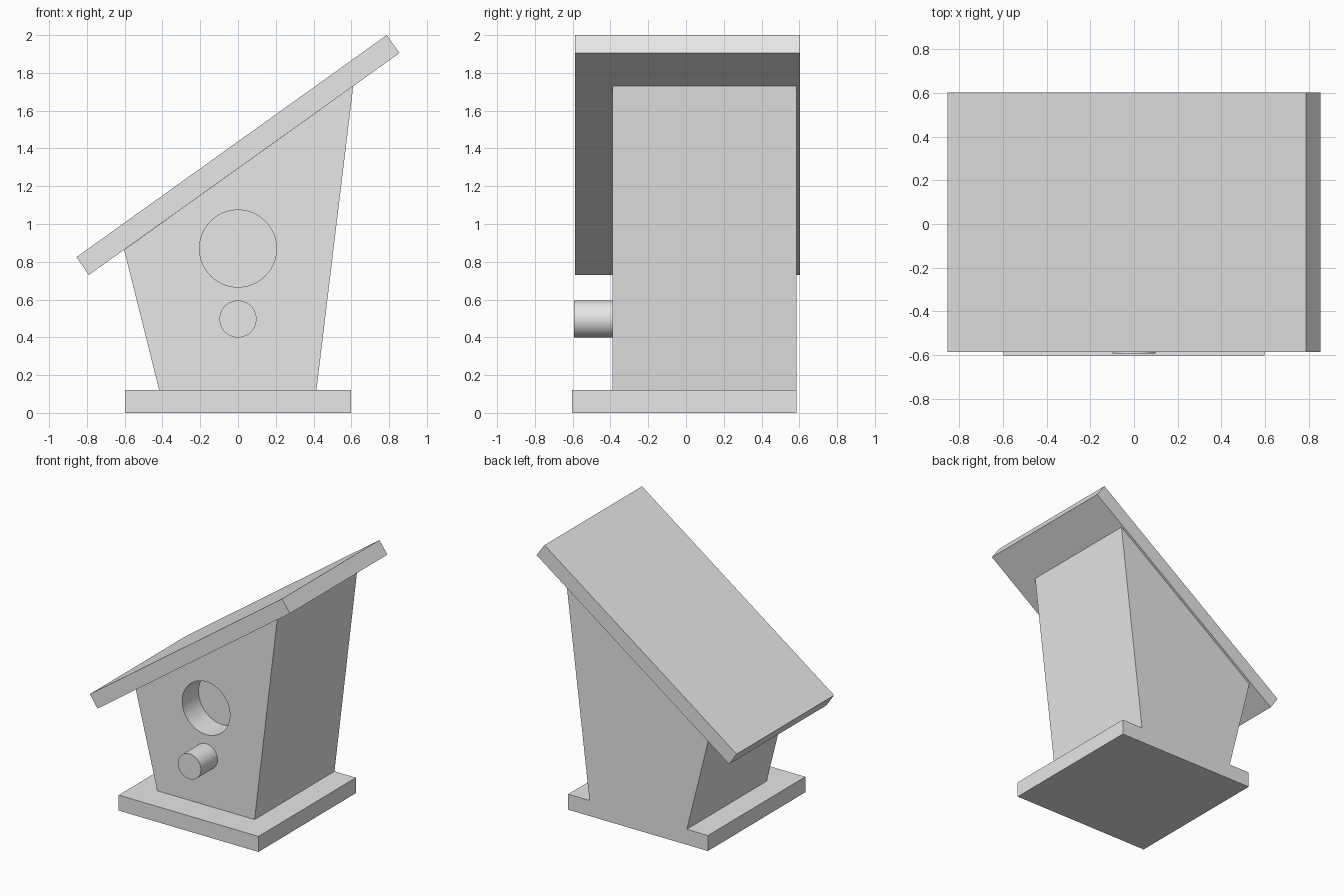
import bpy
import bmesh
import math
from mathutils import Matrix, Vector

default_cube = bpy.data.objects.get("Cube")
if default_cube:
    bpy.data.objects.remove(default_cube, do_unlink=True)

# Single plain grey
GREY = (0.8, 0.8, 0.8, 1.0)
grey = bpy.data.materials.new("plain grey")
grey.use_nodes = True
grey.diffuse_color = GREY
for node in grey.node_tree.nodes:
    if node.type == "BSDF_PRINCIPLED":
        node.inputs["Base Color"].default_value = GREY


def add_object(name, bm):
    """Turn a bmesh into a named grey object."""
    bmesh.ops.recalc_face_normals(bm, faces=bm.faces)
    mesh = bpy.data.meshes.new(name)
    bm.to_mesh(mesh)
    bm.free()
    mesh.materials.append(grey)
    obj = bpy.data.objects.new(name, mesh)
    bpy.context.collection.objects.link(obj)
    return obj


def extrude_profile(name, profile, y_front, y_back):
    """Extrude an (x, z) outline from front to back."""
    bm = bmesh.new()
    face = bm.faces.new([bm.verts.new((x, y_front, z)) for x, z in profile])
    result = bmesh.ops.extrude_face_region(bm, geom=[face])
    verts = [v for v in result["geom"] if isinstance(v, bmesh.types.BMVert)]
    bmesh.ops.translate(bm, verts=verts, vec=Vector((0, y_back - y_front, 0)))
    return add_object(name, bm)


def round_bar(name, radius, z, y_front, y_back):
    """Cylinder running along y on the centre line."""
    bm = bmesh.new()
    place = Matrix.Translation((0, (y_front + y_back) / 2, z))
    bmesh.ops.create_cone(bm, cap_ends=True, segments=64, radius1=radius,
                          radius2=radius, depth=y_back - y_front,
                          matrix=place @ Matrix.Rotation(math.pi / 2, 4, "X"))
    return add_object(name, bm)


def activate(obj):
    bpy.ops.object.select_all(action="DESELECT")
    obj.select_set(True)
    bpy.context.view_layer.objects.active = obj


FRONT, BACK = -0.39, 0.585

# Floor board
extrude_profile("base_board", [(-0.597, 0), (0.597, 0), (0.597, 0.12), (-0.597, 0.12)],
                -0.603, BACK)

# Flared house body with a sloping top
body = extrude_profile("house_body", [(-0.417, 0.12), (0.415, 0.12), (0.61, 1.73), (-0.603, 0.863)],
                       FRONT, BACK)

# Slanted roof board
extrude_profile("roof_board", [(-0.79, 0.73), (0.855, 1.905), (0.787, 2.0), (-0.855, 0.825)],
                -0.587, 0.603)

# Perch peg
perch = round_bar("perch", 0.098, 0.497, -0.593, FRONT)

# Recessed entrance hole
cutter = round_bar("entrance_cutter", 0.204, 0.87, FRONT - 0.1, FRONT + 0.2)
cutter.hide_render = True
cut = body.modifiers.new("entrance", "BOOLEAN")
cut.operation = "DIFFERENCE"
cut.solver = "EXACT"
cut.object = cutter
activate(body)
bpy.ops.object.modifier_apply(modifier=cut.name)
bpy.data.objects.remove(cutter, do_unlink=True)

# Smooth round walls, crisp edges
for obj in (body, perch):
    activate(obj)
    bpy.ops.object.shade_smooth_by_angle(angle=math.radians(30))
